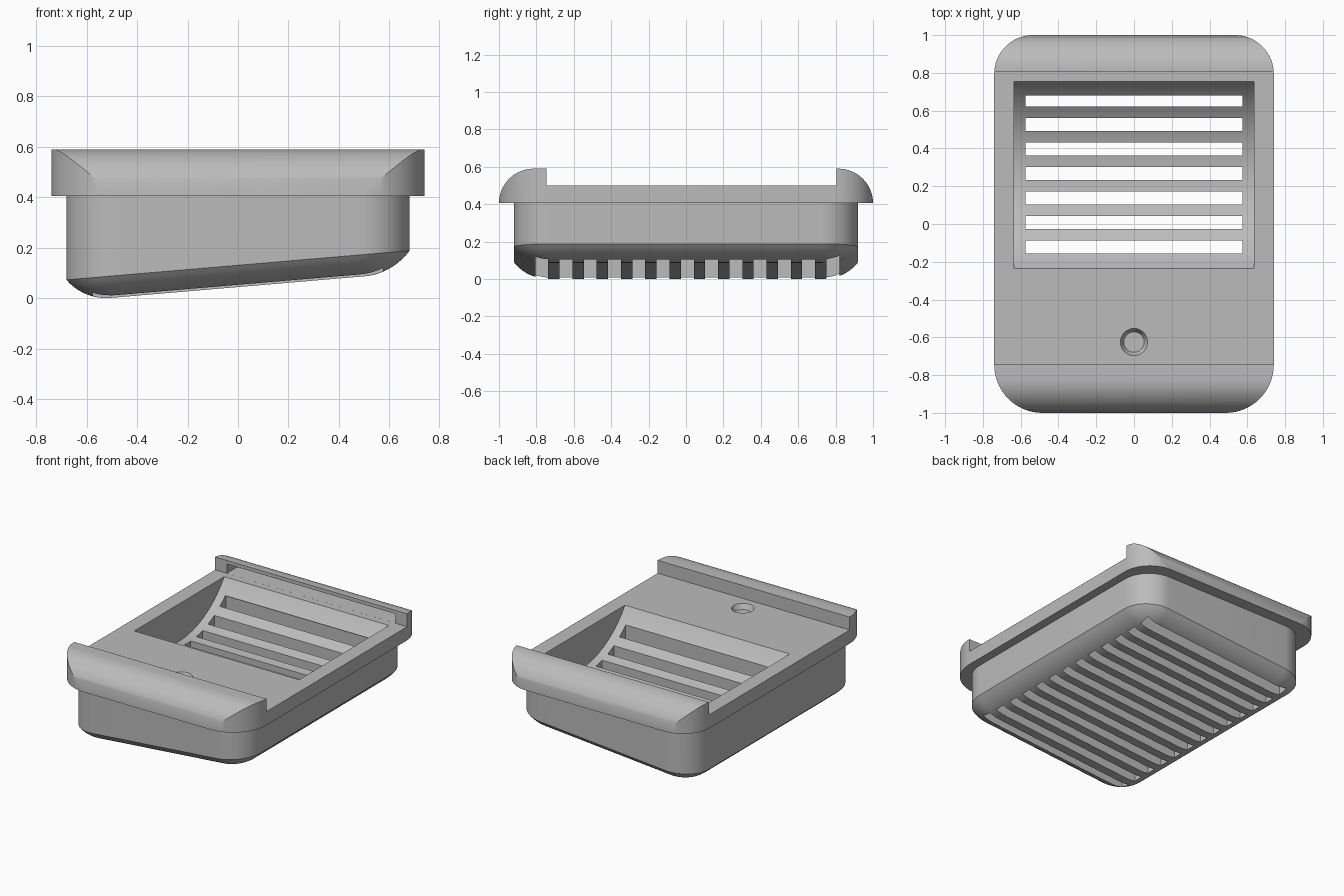
import bpy
import bmesh
from math import sin, cos, pi, radians, sqrt, atan2

cube = bpy.data.objects.get("Cube")
if cube:
    bpy.data.objects.remove(cube, do_unlink=True)

grey = bpy.data.materials.new("light_grey")
grey.use_nodes = True
grey.diffuse_color = (0.5, 0.5, 0.5, 1)
grey.node_tree.nodes["Principled BSDF"].inputs["Base Color"].default_value = (0.5, 0.5, 0.5, 1)


def arc(cx, cy, r, start, end, n=16):
    steps = [radians(start + (end - start) * i / n) for i in range(n + 1)]
    return [(cx + r * cos(a), cy + r * sin(a)) for a in steps]


def rounded_rect(hx, hy, r_front, r_back):
    f, b = r_front, r_back
    return (arc(hx - b, hy - b, b, 0, 90) + arc(b - hx, hy - b, b, 90, 180)
            + arc(f - hx, f - hy, f, 180, 270) + arc(hx - f, f - hy, f, 270, 360))


def loft(name, rings):
    """Closed solid through matching rings of 3D points."""
    bm = bmesh.new()
    loops = [[bm.verts.new(p) for p in ring] for ring in rings]
    n = len(loops[0])
    for a, b in zip(loops, loops[1:]):
        for i in range(n):
            j = (i + 1) % n
            bm.faces.new((a[i], a[j], b[j], b[i]))
    bm.faces.new(loops[0][::-1])
    bm.faces.new(loops[-1])
    bmesh.ops.recalc_face_normals(bm, faces=bm.faces)
    mesh = bpy.data.meshes.new(name)
    bm.to_mesh(mesh)
    bm.free()
    obj = bpy.data.objects.new(name, mesh)
    bpy.context.collection.objects.link(obj)
    obj.data.materials.append(grey)
    return obj


def prism_x(name, profile, hx):
    """Extrude a (y, z) profile along x."""
    return loft(name, [[(x, y, z) for y, z in profile] for x in (-hx, hx)])


def combine(obj, tool, operation):
    bpy.context.view_layer.objects.active = obj
    mod = obj.modifiers.new(operation, "BOOLEAN")
    mod.operation, mod.solver, mod.object = operation, "EXACT", tool
    bpy.ops.object.modifier_apply(modifier=mod.name)
    bpy.data.objects.remove(tool, do_unlink=True)


RIM, DECK, TOP = 0.405, 0.5, 0.59

# Deck plate with a rounded lip at each end
plan = rounded_rect(0.74, 1.0, 0.255, 0.205)
dish = loft("soap_dish", [[(x, y, z) for x, y in plan] for z in (RIM, 0.7)])
lip = TOP - RIM
profile = (arc(1 - lip, RIM, lip, 0, 90) + [(0.805, TOP), (0.805, DECK), (-0.745, DECK), (-0.745, TOP)]
           + arc(lip - 1, RIM, lip, 90, 180) + [(-1, 0.3), (1, 0.3)])
combine(dish, prism_x("deck_profile", profile, 0.9), "INTERSECT")

# Undercut inside the back lip
undercut = arc(0.81, RIM, 0.16, 36.5, 90) + [(0.78, RIM + 0.16), (0.78, DECK + 0.0002)]
combine(dish, prism_x("lip_undercut", undercut, 0.65), "DIFFERENCE")

# Lower body with a sloped bottom and rounded bottom edge
rings = []
edge_r, edge_angle = 0.225, 52
for i in range(11):
    a = radians(edge_angle * i / 10)
    inset = edge_r * (sin(radians(edge_angle)) - sin(a))
    rise = edge_r * (1 - cos(a))
    r = 0.2 - inset
    rings.append([(x, y, 0.044 + 0.085 * x + rise)
                  for x, y in rounded_rect(0.68 - inset, 0.92 - inset, r, r)])
rings.append([(x, y, 0.45) for x, y, z in rings[-1]])
combine(dish, loft("lower_body", rings), "UNION")

# Soap hollow with a curved floor
half, depth, mid = 0.495, 0.26, 0.26
radius = (half ** 2 + depth ** 2) / (2 * depth)
centre = DECK - depth + radius
swing = atan2(half, sqrt(radius ** 2 - half ** 2)) * 180 / pi
hollow = arc(mid, centre, radius, 270 - swing, 270 + swing, 40)
hollow += [(mid + half, 0.7), (mid - half, 0.7)]
combine(dish, prism_x("hollow_cutter", hollow, 0.635), "DIFFERENCE")

# Drain slots across the underside
for k in range(-6, 7):
    y = 0.007 + 0.1297 * k
    w = 0.0345
    slot = [(y - w, -0.1), (y + w, -0.1), (y + w, 0.412), (y - w, 0.412)]
    combine(dish, prism_x("slot_cutter", slot, 0.575), "DIFFERENCE")

# Shallow tapered dimple near the front
circle = arc(0, 0, 1, 0, 348.75, 31)
dimple = [[(r * x, -0.625 + r * y, z) for x, y in circle]
          for r, z in ((0.054, 0.465), (0.072, DECK), (0.072, 0.55))]
combine(dish, loft("dimple_cutter", dimple), "DIFFERENCE")

bpy.ops.object.select_all(action="DESELECT")
dish.select_set(True)
bpy.context.view_layer.objects.active = dish
bpy.ops.object.shade_smooth_by_angle(angle=radians(30))
